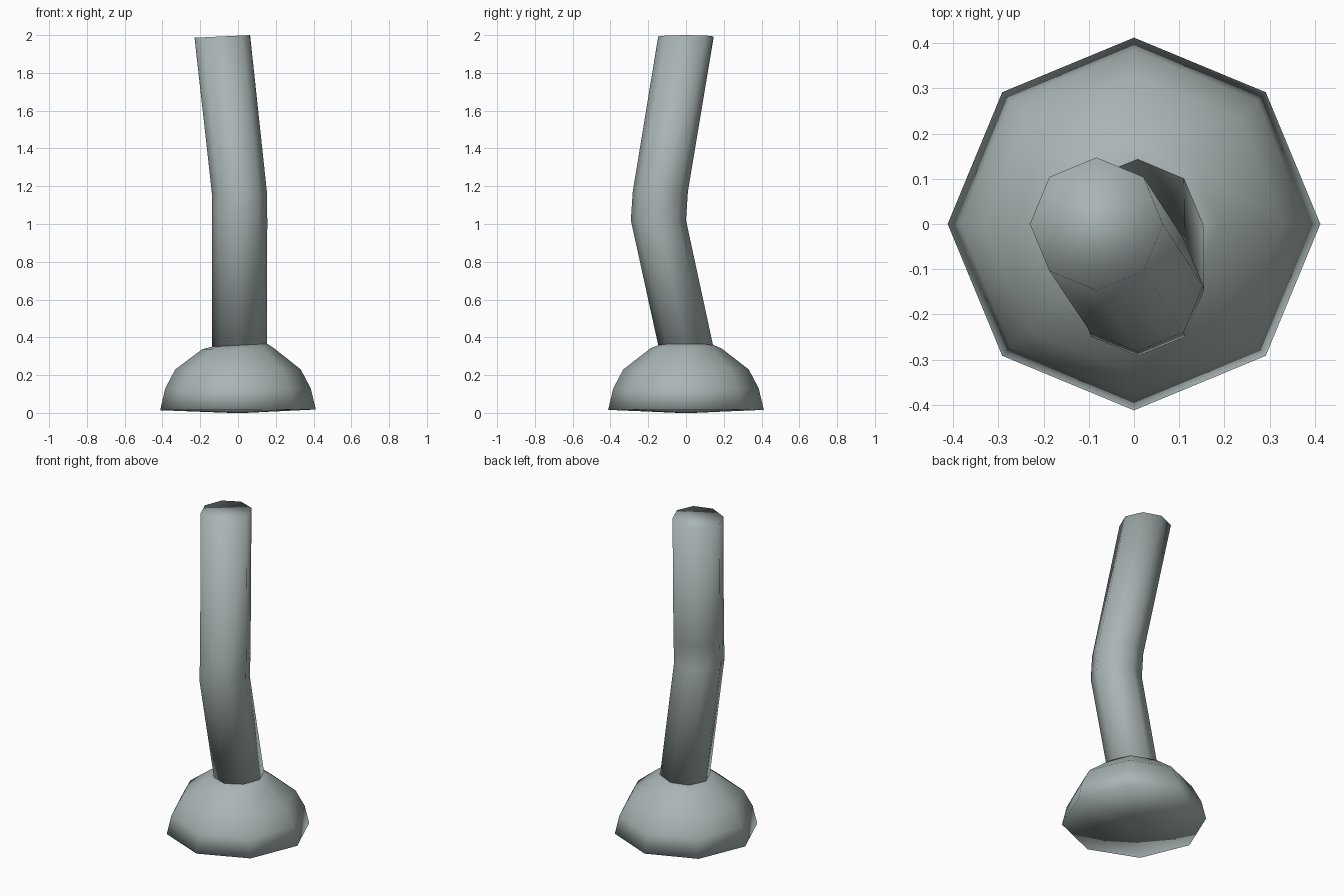
import bpy, bmesh, math

if "Cube" in bpy.data.objects:
    bpy.data.objects.remove(bpy.data.objects["Cube"])

mat = bpy.data.materials.new("blue_grey")
mat.diffuse_color = (0.40, 0.46, 0.46, 1)
mat.use_nodes = True
mat.node_tree.nodes["Principled BSDF"].inputs["Base Color"].default_value = mat.diffuse_color
SIDES = 8


def loft(name, rings):
    """Skin eight-sided rings given as (x, y, z, radius, rise towards +x)."""
    bm = bmesh.new()
    loops = []
    for x, y, z, r, rise in rings:
        loop = []
        for i in range(SIDES):
            a = 2 * math.pi * i / SIDES
            loop.append(bm.verts.new((x + r * math.cos(a), y + r * math.sin(a),
                                      z + rise * math.cos(a))))
        loops.append(loop)
    for lo, hi in zip(loops, loops[1:]):
        for i in range(SIDES):
            j = (i + 1) % SIDES
            bm.faces.new((lo[i], lo[j], hi[j], hi[i]))
    bm.faces.new(loops[0][::-1])
    bm.faces.new(loops[-1])
    bmesh.ops.recalc_face_normals(bm, faces=bm.faces)
    for f in bm.faces:
        f.smooth = True
    me = bpy.data.meshes.new(name)
    bm.to_mesh(me)
    bm.free()
    me.materials.append(mat)
    ob = bpy.data.objects.new(name, me)
    bpy.context.collection.objects.link(ob)
    return ob


# Domed foot with a very slightly bulging underside
loft("base", [
    (0, 0, 0.000, 0.04, 0),
    (0, 0, 0.016, 0.412, 0.002),
    (0, 0, 0.130, 0.385, 0),
    (0, 0, 0.230, 0.332, 0),
    (0, 0, 0.340, 0.190, 0.003),
    (0.008, 0, 0.358, 0.148, 0.008),
])

# Bent stalk
loft("stem", [
    (0.008, 0.002, 0.340, 0.145, 0.004),
    (0.009, -0.146, 1.020, 0.146, 0),
    (0.007, -0.136, 1.170, 0.146, 0),
    (-0.083, 0.000, 1.993, 0.147, 0.007),
])
